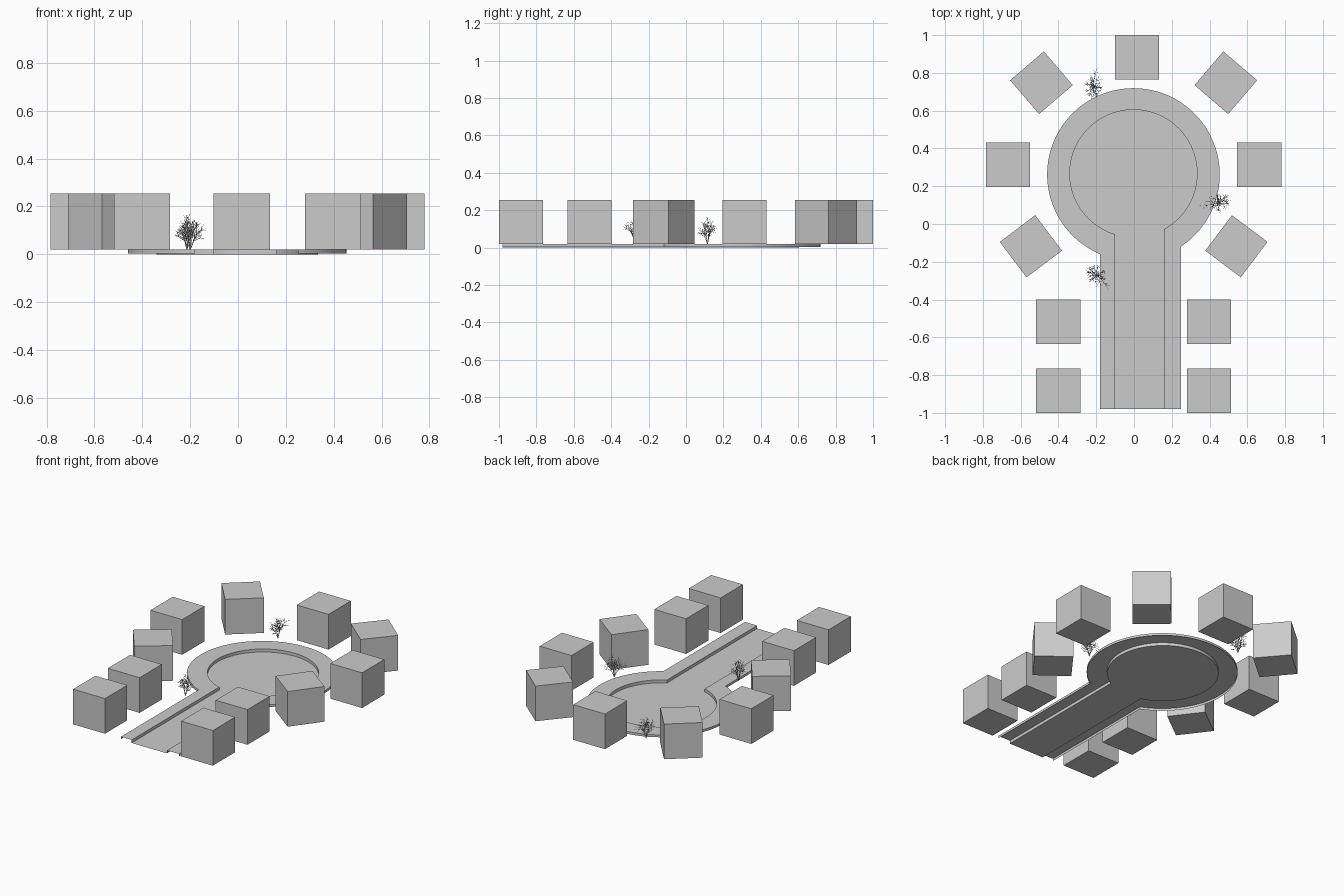
import bpy, bmesh, math, random
from mathutils import Vector, Matrix

if "Cube" in bpy.data.objects:
    bpy.data.objects.remove(bpy.data.objects["Cube"])

random.seed(4)

grey = bpy.data.materials.new("plain grey")
grey.diffuse_color = (0.6, 0.6, 0.6, 1)
grey.use_nodes = True
grey.node_tree.nodes["Principled BSDF"].inputs["Base Color"].default_value = grey.diffuse_color


def add_object(name, mesh, loc=(0, 0, 0), turn=0):
    ob = bpy.data.objects.new(name, mesh)
    ob.location = loc
    ob.rotation_euler.z = math.radians(turn)
    bpy.context.collection.objects.link(ob)
    return ob


def finish(bm, name):
    mesh = bpy.data.meshes.new(name)
    bm.to_mesh(mesh)
    bm.free()
    mesh.materials.append(grey)
    return mesh


# Houses: identical cubes around the street
SIZE, BASE = 0.235, 0.02
bm = bmesh.new()
bmesh.ops.create_cube(bm, size=SIZE)
house_mesh = finish(bm, "house")
add_object("house_end", house_mesh, (0.016, 0.883, BASE + SIZE / 2))
for side, label in ((-1, "left"), (1, "right")):
    spots = [(0.488, 0.748, 40.6), (0.665, 0.313, 0), (0.544, -0.118, 37),
             (0.399, -0.517, 0), (0.399, -0.8825, 0)]
    for i, (x, y, turn) in enumerate(spots):
        add_object(f"house_{label}_{i + 1}", house_mesh,
                   (side * x - 0.002, y, BASE + SIZE / 2), -side * turn)


# Keyhole outline: straight lane opening into a round turning area
def keyhole(cx, cy, r, left, right, end=-0.98, n=72):
    a0 = -math.acos((right - cx) / r)
    a1 = 2 * math.pi - math.acos((left - cx) / r)
    arc = [(cx + r * math.cos(a0 + (a1 - a0) * i / n),
            cy + r * math.sin(a0 + (a1 - a0) * i / n)) for i in range(n + 1)]
    return [(right, end)] + arc + [(left, end)]


outer = keyhole(-0.003, 0.262, 0.457, -0.18, 0.25)
inner = keyhole(-0.003, 0.268, 0.337, -0.10, 0.16)


def loop(bm, pts, z):
    return [bm.verts.new((x, y, z)) for x, y in pts]


def bridge(bm, a, b):
    for i in range(len(a) - 1):
        bm.faces.new((a[i], a[i + 1], b[i + 1], b[i]))


# Sunken road surface
bm = bmesh.new()
bm.faces.new(loop(bm, inner, 0))
add_object("road", finish(bm, "road"))

# Pavement: outer skirt, flat top and inner kerb
bm = bmesh.new()
skirt = loop(bm, outer, 0.004)
rim = loop(bm, outer, 0.02)
kerb = loop(bm, inner, 0.02)
foot = loop(bm, inner, 0)
bridge(bm, skirt, rim)
bridge(bm, rim, kerb)
bridge(bm, kerb, foot)
add_object("pavement", finish(bm, "pavement"))


# Bare shrub: forking thin twigs
def twig(bm, start, direction, length, radius):
    end = start + direction * length
    rot = direction.to_track_quat('Z', 'Y').to_matrix().to_4x4()
    bmesh.ops.create_cone(bm, segments=3, radius1=radius, radius2=radius * 0.6,
                          depth=length, cap_ends=True,
                          matrix=Matrix.Translation((start + end) / 2) @ rot)
    return end


def tilt(direction, degrees, spin):
    side = direction.orthogonal().normalized()
    side.rotate(Matrix.Rotation(spin, 3, direction))
    a = math.radians(degrees)
    return (direction * math.cos(a) + side * math.sin(a)).normalized()


def grow(bm, start, direction, length, radius, level):
    end = twig(bm, start, direction, length, radius)
    if level == 0:
        return
    for k in range(4):
        spin = math.tau * (k + random.random() * 0.6) / 4
        fork = start.lerp(end, random.uniform(0.6, 1))
        grow(bm, fork, tilt(direction, random.uniform(15, 55), spin),
             length * random.uniform(0.45, 0.7), radius * 0.7, level - 1)


bm = bmesh.new()
up = Vector((0, 0, 1))
for k in range(8):
    grow(bm, Vector((0, 0, 0)), tilt(up, random.uniform(6, 28), math.tau * k / 8),
         random.uniform(0.06, 0.085), 0.0018, 2)
shrub_mesh = finish(bm, "shrub")
for i, (x, y, turn) in enumerate([(-0.213, 0.725, 0), (0.45, 0.115, 110), (-0.2, -0.27, 230)]):
    add_object(f"shrub_{i + 1}", shrub_mesh, (x, y, 0.018), turn)
